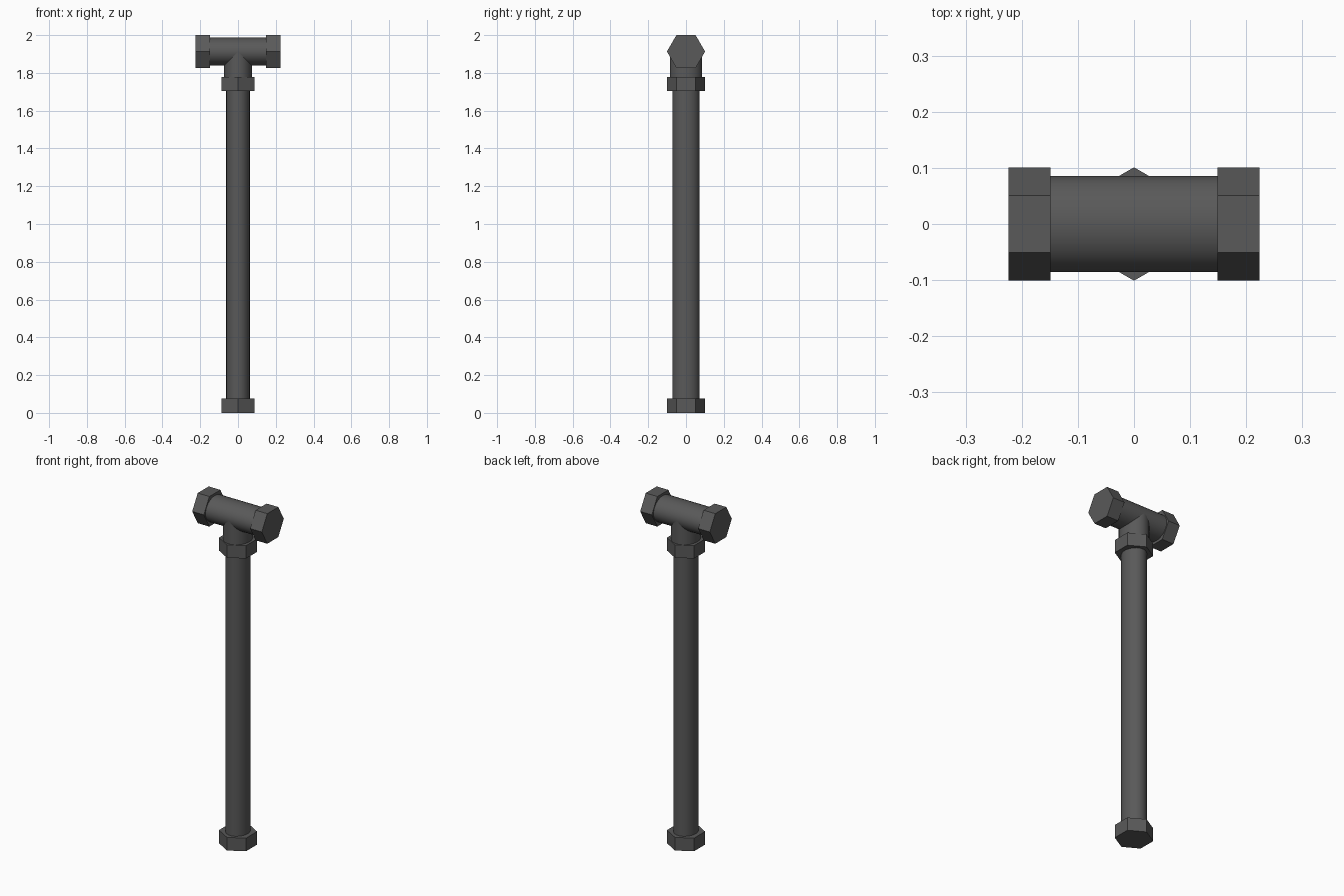
import bpy
import math
from mathutils import Matrix

cube = bpy.data.objects.get("Cube")
if cube:
    bpy.data.objects.remove(cube, do_unlink=True)

# One dark iron colour
iron = bpy.data.materials.new("dark iron grey")
iron.use_nodes = True
colour = (0.1, 0.1, 0.1, 1)
iron.diffuse_color = colour
iron.node_tree.nodes["Principled BSDF"].inputs["Base Color"].default_value = colour

AXIS_Z = 1.913          # height of the cross pipe's axis
FLAT = math.cos(math.radians(30))
ALONG_X = Matrix.Rotation(math.radians(90), 4, 'Y')


def prism(name, sides, radius, squash, start, end, across=False):
    """Prism from start to end, upright or across x; corners point along y."""
    bpy.ops.mesh.primitive_cylinder_add(vertices=sides, radius=radius, depth=end - start)
    obj = bpy.context.object
    obj.name = name
    mesh = obj.data
    mesh.transform(Matrix.Diagonal((squash, 1, 1, 1)))
    middle = (start + end) / 2
    if across:
        mesh.transform(ALONG_X)
        obj.location = (middle, 0, AXIS_Z)
    else:
        obj.location = (0, 0, middle)
    mesh.materials.append(iron)
    if sides > 6:
        bpy.ops.object.shade_smooth_by_angle(angle=math.radians(40))
    else:
        bpy.ops.object.shade_flat()
    return obj


# Slightly oval pipes
prism("main_pipe", 32, 0.072, FLAT, 0.03, 1.75)
prism("tee_neck", 32, 0.0857, FLAT, 1.74, AXIS_Z)
prism("tee_cross_pipe", 32, 0.0857, FLAT, -0.19, 0.19, across=True)

# Hexagonal fittings
prism("bottom_cap", 6, 0.101, 1, 0.0, 0.076)
prism("neck_collar", 6, 0.101, 1, 1.703, 1.778)
prism("left_cap", 6, 0.101, 1, 0.149, 0.224, across=True)
prism("right_cap", 6, 0.101, 1, -0.224, -0.149, across=True)
